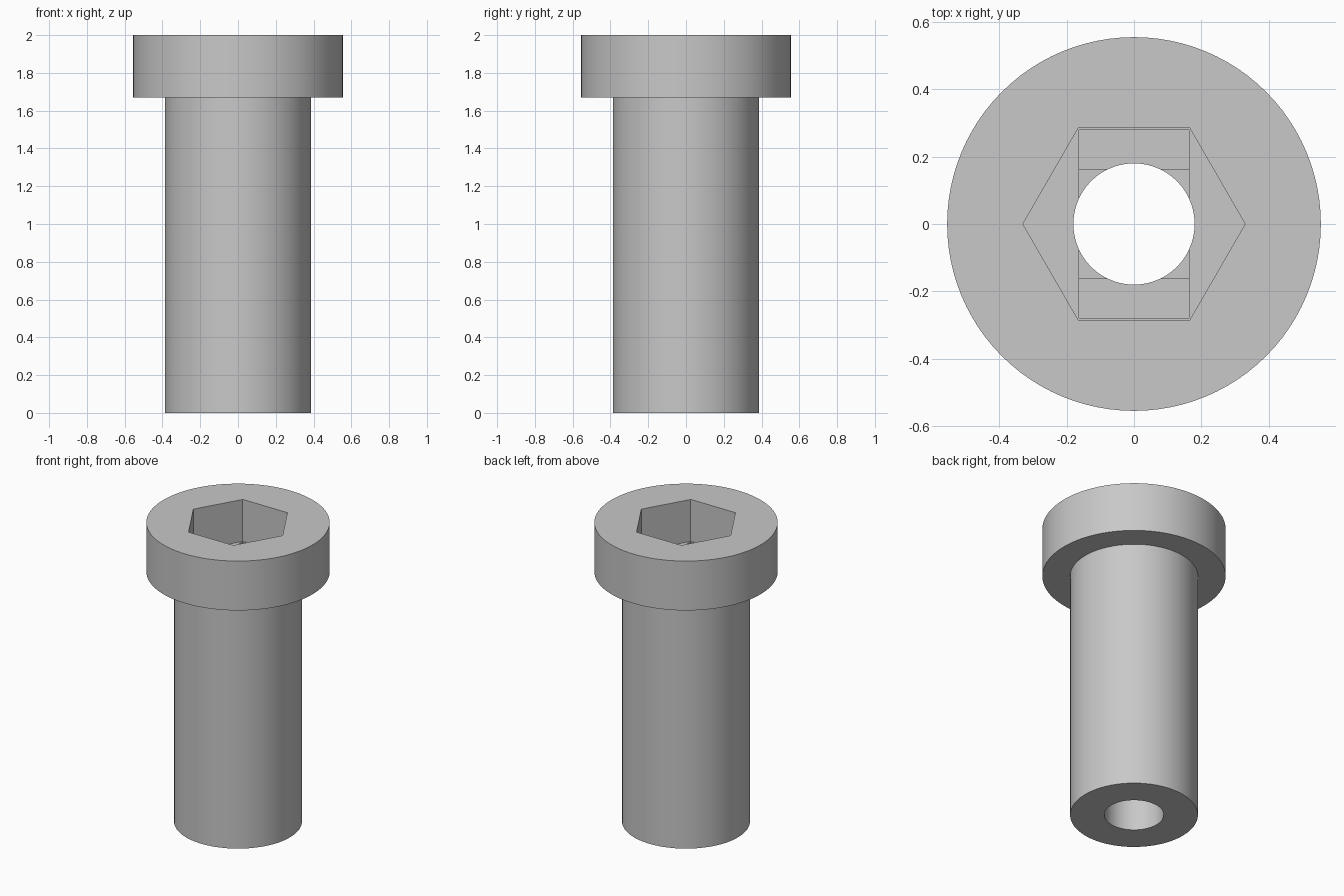
import bpy
import bmesh
import math

cube = bpy.data.objects.get("Cube")
if cube:
    bpy.data.objects.remove(cube, do_unlink=True)

GREY = (0.58, 0.58, 0.58, 1.0)
steel = bpy.data.materials.new("plain grey")
steel.use_nodes = True
steel.diffuse_color = GREY
steel.node_tree.nodes["Principled BSDF"].inputs["Base Color"].default_value = GREY

SIDES = 96
HEAD_R, SHAFT_R, BORE_R = 0.555, 0.387, 0.18
TOP, HEAD_Z = 2.0, 1.67
SOCKET_Z, SLOT_Z, SQUARE_Z = 1.72, 1.7, 1.68
HEX_R, HALF_SLOT = 0.33, 0.163


def finish(name, bm):
    bmesh.ops.recalc_face_normals(bm, faces=bm.faces[:])
    mesh = bpy.data.meshes.new(name)
    bm.to_mesh(mesh)
    bm.free()
    mesh.materials.append(steel)
    obj = bpy.data.objects.new(name, mesh)
    bpy.context.collection.objects.link(obj)
    return obj


def prism(name, outline, z0, z1):
    """Extrude a flat outline between two heights."""
    bm = bmesh.new()
    face = bm.faces.new([bm.verts.new((x, y, z0)) for x, y in outline])
    made = bmesh.ops.extrude_face_region(bm, geom=[face])["geom"]
    bmesh.ops.translate(bm, vec=(0, 0, z1 - z0),
                        verts=[v for v in made if isinstance(v, bmesh.types.BMVert)])
    return finish(name, bm)


def ring(radius, sides):
    return [(radius * math.cos(math.tau * i / sides),
             radius * math.sin(math.tau * i / sides)) for i in range(sides)]


def box(hx, hy):
    return [(-hx, -hy), (hx, -hy), (hx, hy), (-hx, hy)]


# Head and shaft as one turned profile
bm = bmesh.new()
profile = [(0, 0), (SHAFT_R, 0), (SHAFT_R, HEAD_Z), (HEAD_R, HEAD_Z), (HEAD_R, TOP), (0, TOP)]
points = [bm.verts.new((r, 0, z)) for r, z in profile]
edges = [bm.edges.new(pair) for pair in zip(points, points[1:])]
bmesh.ops.spin(bm, geom=points + edges, cent=(0, 0, 0), axis=(0, 0, 1),
               angle=math.tau, steps=SIDES)
bmesh.ops.remove_doubles(bm, verts=bm.verts[:], dist=0.0001)
bmesh.ops.dissolve_limit(bm, angle_limit=0.01, verts=bm.verts[:], edges=bm.edges[:])
bolt = finish("socket_bolt", bm)

# Hex socket, two stepped recesses in its floor, and the through bore
cutters = [
    prism("hex_cutter", ring(HEX_R, 6), SOCKET_Z, TOP + 0.1),
    prism("slot_cutter", box(HALF_SLOT, 0.279), SLOT_Z, TOP + 0.12),
    prism("square_cutter", box(HALF_SLOT, HALF_SLOT - 0.001), SQUARE_Z, TOP + 0.14),
    prism("bore_cutter", ring(BORE_R, SIDES), -0.1, TOP + 0.16),
]
bpy.context.view_layer.objects.active = bolt
for cutter in cutters:
    cutter.hide_render = True
    mod = bolt.modifiers.new(cutter.name, "BOOLEAN")
    mod.operation = "DIFFERENCE"
    mod.solver = "EXACT"
    mod.object = cutter
    bpy.ops.object.modifier_apply(modifier=mod.name)
for cutter in cutters:
    bpy.data.objects.remove(cutter, do_unlink=True)

# Smooth round walls, crisp edges
bpy.ops.object.select_all(action="DESELECT")
bolt.select_set(True)
bpy.ops.object.shade_smooth_by_angle(angle=math.radians(30))
